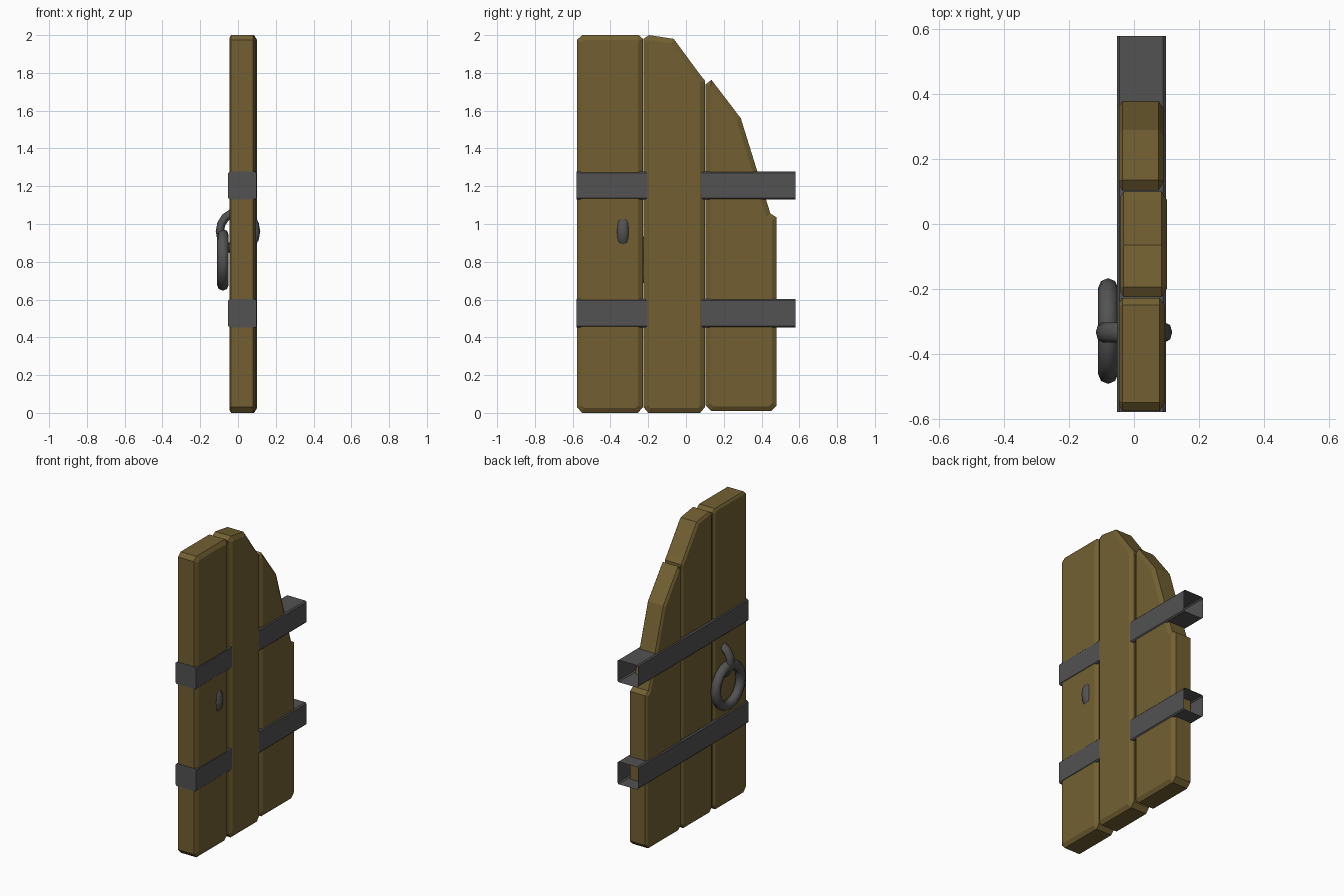
import bpy, bmesh, math
from mathutils import Vector

if "Cube" in bpy.data.objects:
    bpy.data.objects.remove(bpy.data.objects["Cube"])


def material(name, rgb):
    m = bpy.data.materials.new(name)
    m.diffuse_color = (*rgb, 1)
    m.use_nodes = True
    m.node_tree.nodes["Principled BSDF"].inputs["Base Color"].default_value = m.diffuse_color
    return m


WOOD = material("brown wood", (0.17, 0.118, 0.032))
IRON = material("dark iron", (0.085, 0.085, 0.085))


def make_object(name, bm, mat):
    bmesh.ops.recalc_face_normals(bm, faces=bm.faces)
    me = bpy.data.meshes.new(name)
    bm.to_mesh(me)
    bm.free()
    me.materials.append(mat)
    ob = bpy.data.objects.new(name, me)
    bpy.context.collection.objects.link(ob)
    return ob


def inset(points, d):
    """Shrink a counter-clockwise outline by d with mitred corners."""
    pts = [Vector(p) for p in points]
    out = []
    for i, p in enumerate(pts):
        a = (p - pts[i - 1]).normalized()
        b = (pts[(i + 1) % len(pts)] - p).normalized()
        n1, n2 = Vector((-a.y, a.x)), Vector((-b.y, b.x))
        out.append(p + (n1 + n2) * (d / (1 + n1.dot(n2))))
    return out


def loft(rings, cap_start=True, cap_end=True):
    bm = bmesh.new()
    loops = [[bm.verts.new(v) for v in r] for r in rings]
    n = len(loops[0])
    for a, b in zip(loops, loops[1:]):
        for i in range(n):
            j = (i + 1) % n
            bm.faces.new((a[i], a[j], b[j], b[i]))
    if cap_start:
        bm.faces.new(loops[0])
    if cap_end:
        bm.faces.new(loops[-1])
    return bm


# Planks: outline in y-z, chamfered toward both broad faces
def plank(name, outline, x0, x1):
    layers = [(x0, 0.015), (x0 + 0.01, 0), (x1 - 0.016, 0), (x1, 0.025)]
    rings = [[(x, p[0], p[1]) for p in inset(outline, d)] for x, d in layers]
    make_object(name, loft(rings), WOOD)


plank("latch_plank", [(-0.55, 0), (-0.255, 0), (-0.228, 0.03), (-0.228, 1.98),
                      (-0.25, 2.0), (-0.55, 2.0), (-0.577, 1.975), (-0.577, 0.03)],
      -0.046, 0.095)
plank("middle_plank", [(-0.2, 0), (0.075, 0), (0.1, 0.03), (0.1, 1.76),
                       (0.075, 1.79), (-0.065, 1.98), (-0.195, 2.0),
                       (-0.225, 1.98), (-0.225, 0.03)],
      -0.042, 0.101)
plank("hinge_plank", [(0.135, 0.01), (0.45, 0.01), (0.48, 0.04), (0.48, 1.035),
                      (0.447, 1.055), (0.29, 1.56), (0.135, 1.763),
                      (0.104, 1.74), (0.104, 0.04)],
      -0.046, 0.092)


# Iron bands: sleeves round the planks, open at the hinge end
def band(name, z0, z1):
    x0, x1, c = -0.052, 0.098, 0.008
    prof = [(x0 + c, z0), (x1 - c, z0), (x1, z0 + c), (x1, z1 - c),
            (x1 - c, z1), (x0 + c, z1), (x0, z1 - c), (x0, z0 + c)]
    rings = [[(x, y, z) for x, z in prof] for y in (-0.58, 0.58)]
    make_object(name, loft(rings, cap_end=False), IRON)


band("lower_band", 0.452, 0.602)
band("upper_band", 1.13, 1.277)


# Handle: a staple through the door and a hanging ring
def torus(name, loc, rot, scale, major, minor):
    bpy.ops.mesh.primitive_torus_add(location=loc, rotation=rot, major_segments=16,
                                     minor_segments=8, major_radius=major,
                                     minor_radius=minor)
    ob = bpy.context.object
    ob.name = name
    ob.scale = scale
    ob.data.materials.append(IRON)
    bpy.ops.object.shade_smooth()


torus("handle_staple", (0, -0.334, 0.961), (math.pi / 2, 0, 0), (1, 1.06, 1.4), 0.096, 0.022)
torus("handle_ring", (-0.08, -0.33, 0.81), (0, math.pi / 2, 0), (1, 1, 1), 0.132, 0.031)
